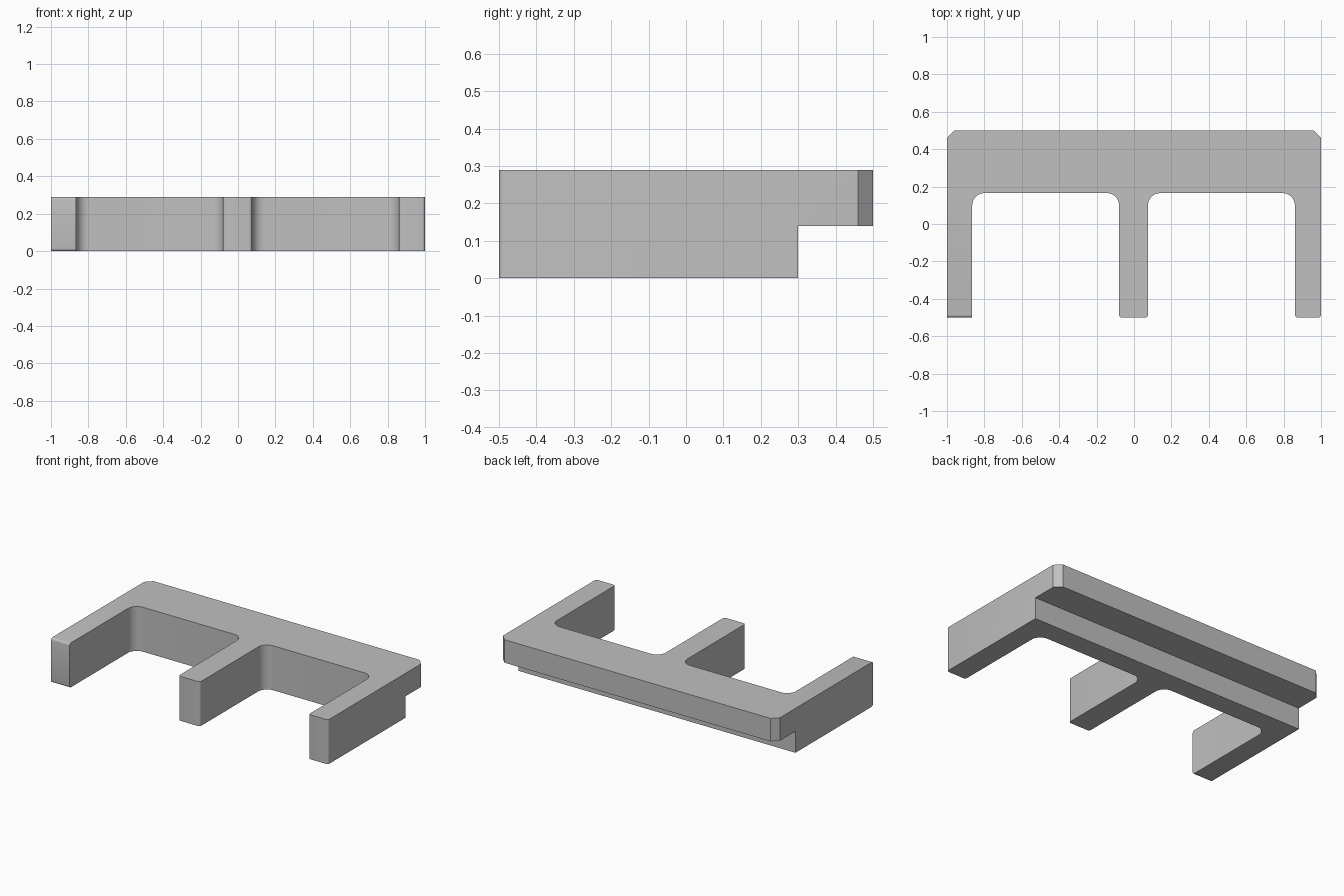
import bpy, bmesh, math

if "Cube" in bpy.data.objects:
    bpy.data.objects.remove(bpy.data.objects["Cube"], do_unlink=True)

HEIGHT, STEP_Z, STEP_Y, BAY_Y = 0.29, 0.14, 0.3, 0.165
FRONT, BACK = -0.5, 0.5

grey = bpy.data.materials.new("plain grey")
grey.use_nodes = True
colour = (0.53, 0.53, 0.53, 1)
grey.diffuse_color = colour
grey.node_tree.nodes["Principled BSDF"].inputs["Base Color"].default_value = colour


def bevel(bm, test, size, segments):
    """Bevel every edge whose two end points pass the test."""
    edges = [e for e in bm.edges if test(e.verts[0].co, e.verts[1].co)]
    bmesh.ops.bevel(bm, geom=edges, offset=size, segments=segments,
                    profile=0.5, affect='EDGES')


def upright(a, b):
    return abs(a.z - b.z) > 0.1


# Three-armed outline, extruded to a slab
arms = [(-1, -0.865), (-0.08, 0.075), (0.86, 1)]
outline = [(1, BACK), (-1, BACK)]
for i, (left, right) in enumerate(arms):
    if i > 0:
        outline.append((left, BAY_Y))
    outline += [(left, FRONT), (right, FRONT)]
    if i < 2:
        outline.append((right, BAY_Y))

bm = bmesh.new()
base = bm.faces.new([bm.verts.new((x, y, 0)) for x, y in outline])
side = bmesh.ops.extrude_face_region(bm, geom=[base])
bmesh.ops.translate(bm, vec=(0, 0, HEIGHT),
                    verts=[v for v in side["geom"] if isinstance(v, bmesh.types.BMVert)])
bmesh.ops.recalc_face_normals(bm, faces=bm.faces)

# Rounded bay corners, chamfered back corners, eased arm tips
bevel(bm, lambda a, b: upright(a, b) and abs(a.y - BAY_Y) < 0.001, 0.065, 10)
bevel(bm, lambda a, b: upright(a, b) and a.y > 0.49, 0.04, 1)
bevel(bm, lambda a, b: upright(a, b) and a.y < -0.49 and a.x > -0.5, 0.015, 4)
bevel(bm, lambda a, b: not upright(a, b) and max(a.y, b.y) < -0.49
      and max(a.x, b.x) < -0.5, 0.014, 4)

mesh = bpy.data.meshes.new("bracket_body")
bm.to_mesh(mesh)
bm.free()
body = bpy.data.objects.new("bracket_body", mesh)
bpy.context.collection.objects.link(body)
mesh.materials.append(grey)

# Step cut along the lower back edge
bpy.ops.mesh.primitive_cube_add(size=1, location=(0, STEP_Y + 0.5, STEP_Z - 0.5))
cutter = bpy.context.object
cutter.name = "step_cutter"
cutter.scale.x = 3
cutter.hide_render = True
cutter.data.materials.append(grey)

bpy.ops.object.select_all(action='DESELECT')
body.select_set(True)
bpy.context.view_layer.objects.active = body
cut = body.modifiers.new("step", 'BOOLEAN')
cut.operation = 'DIFFERENCE'
cut.solver = 'EXACT'
cut.object = cutter
bpy.ops.object.modifier_apply(modifier=cut.name)
bpy.data.objects.remove(cutter, do_unlink=True)

bpy.ops.object.shade_smooth_by_angle(angle=math.radians(30))
